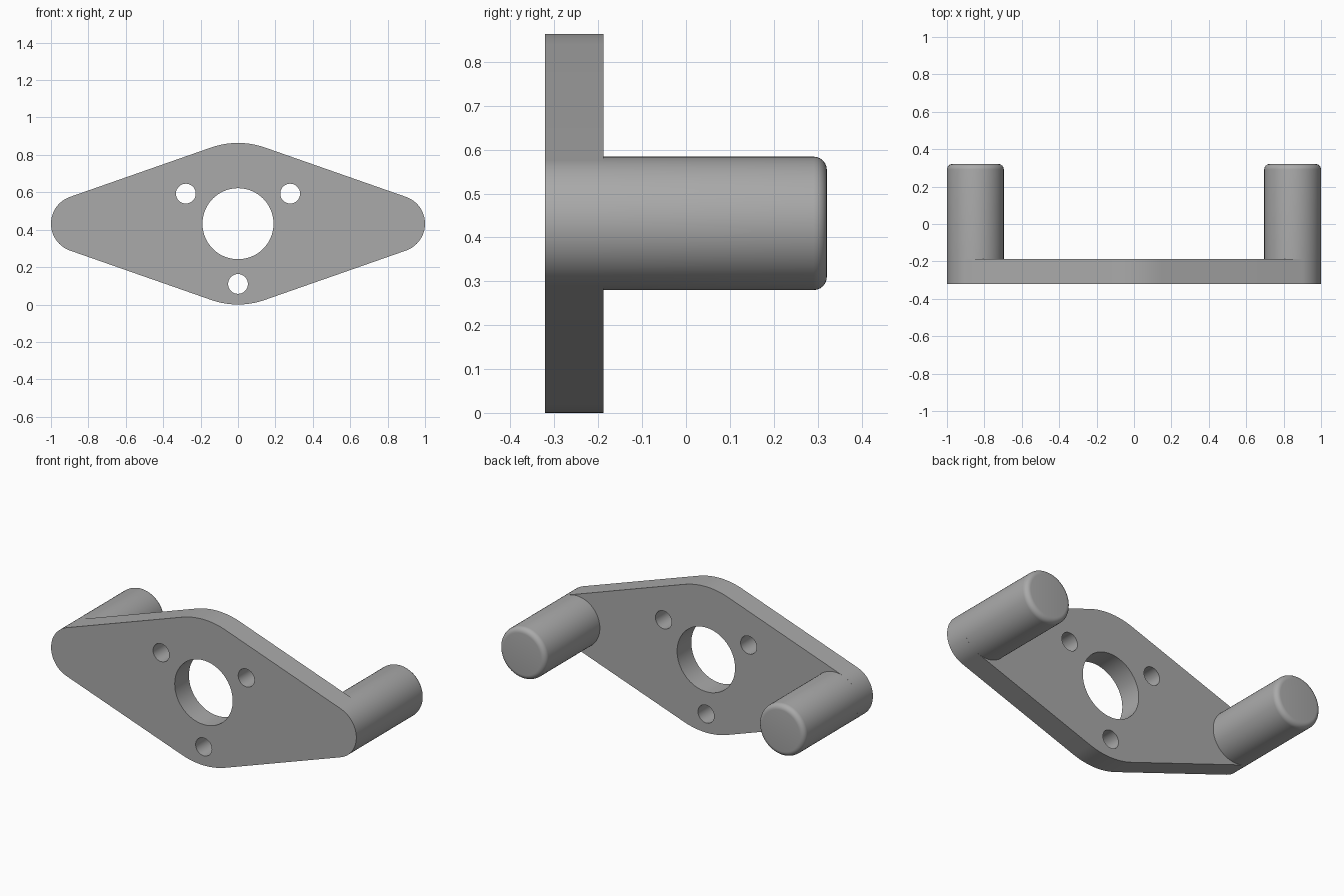
import bpy, bmesh
from math import sin, cos, asin, pi, radians
from mathutils import Matrix

cube = bpy.data.objects.get("Cube")
if cube:
    bpy.data.objects.remove(cube, do_unlink=True)

MID_Z = 0.432                    # height of the plate centre
HUB_R, END_R, END_X = 0.432, 0.152, 0.848
FRONT, PLATE_BACK, PIN_BACK = -0.321, -0.188, 0.321

grey = bpy.data.materials.new("plain_grey")
grey.use_nodes = True
COLOUR = (0.4, 0.4, 0.4, 1)
grey.diffuse_color = COLOUR
grey.node_tree.nodes["Principled BSDF"].inputs["Base Color"].default_value = COLOUR


def arc(cx, cy, r, start, end, steps):
    return [(cx + r * cos(start + (end - start) * i / steps),
             cy + r * sin(start + (end - start) * i / steps))
            for i in range(steps + 1)]


def circle(cx, cy, r, steps):
    return arc(cx, cy, r, 0, 2 * pi, steps)[:-1]


def finish(obj):
    obj.data.materials.clear()
    obj.data.materials.append(grey)
    bpy.ops.object.select_all(action="DESELECT")
    obj.select_set(True)
    bpy.context.view_layer.objects.active = obj
    bpy.ops.object.shade_smooth_by_angle(angle=radians(30))


# Plate outline: tangent lines joining a large hub arc and two small end arcs
t = pi / 2 - asin((HUB_R - END_R) / END_X)
outline = (arc(END_X, 0, END_R, -t, t, 32)
           + arc(0, 0, HUB_R, t, pi - t, 20)
           + arc(-END_X, 0, END_R, pi - t, pi + t, 32)
           + arc(0, 0, HUB_R, pi + t, 2 * pi - t, 20))

# Centre bore and three screw holes
loops = [outline, circle(0, 0, 0.19, 64)]
for degrees in (30, 150, 270):
    a = radians(degrees)
    loops.append(circle(0.322 * cos(a), 0.322 * sin(a), 0.053, 32))

curve = bpy.data.curves.new("plate_profile", "CURVE")
curve.dimensions = "2D"
curve.fill_mode = "BOTH"
curve.extrude = (PLATE_BACK - FRONT) / 2
for loop in loops:
    spline = curve.splines.new("POLY")
    spline.points.add(len(loop) - 1)
    for point, (x, y) in zip(spline.points, loop):
        point.co = (x, y, 0, 1)
    spline.use_cyclic_u = True

plate = bpy.data.objects.new("mounting_plate", curve)
bpy.context.collection.objects.link(plate)
plate.rotation_euler.x = pi / 2
plate.location = (0, (FRONT + PLATE_BACK) / 2, MID_Z)
bpy.ops.object.select_all(action="DESELECT")
plate.select_set(True)
bpy.context.view_layer.objects.active = plate
bpy.ops.object.convert(target="MESH")
plate = bpy.context.view_layer.objects.active
bm = bmesh.new()
bm.from_mesh(plate.data)
bmesh.ops.remove_doubles(bm, verts=bm.verts, dist=0.0001)
bmesh.ops.recalc_face_normals(bm, faces=bm.faces)
bm.to_mesh(plate.data)
bm.free()
finish(plate)

# Round pins behind each end, with a rounded rim at the free end
for name, side in (("left_pin", 1), ("right_pin", -1)):
    length = PIN_BACK - PLATE_BACK
    bm = bmesh.new()
    bmesh.ops.create_cone(bm, cap_ends=True, segments=64, radius1=END_R,
                          radius2=END_R, depth=length,
                          matrix=Matrix.Rotation(-pi / 2, 4, "X"))
    rim = [e for e in bm.edges if all(v.co.y > 0 for v in e.verts)]
    bmesh.ops.bevel(bm, geom=rim, offset=0.03, segments=6, profile=0.5,
                    affect="EDGES")
    mesh = bpy.data.meshes.new(name)
    bm.to_mesh(mesh)
    bm.free()
    pin = bpy.data.objects.new(name, mesh)
    bpy.context.collection.objects.link(pin)
    pin.location = (side * END_X, (PLATE_BACK + PIN_BACK) / 2, MID_Z)
    finish(pin)
